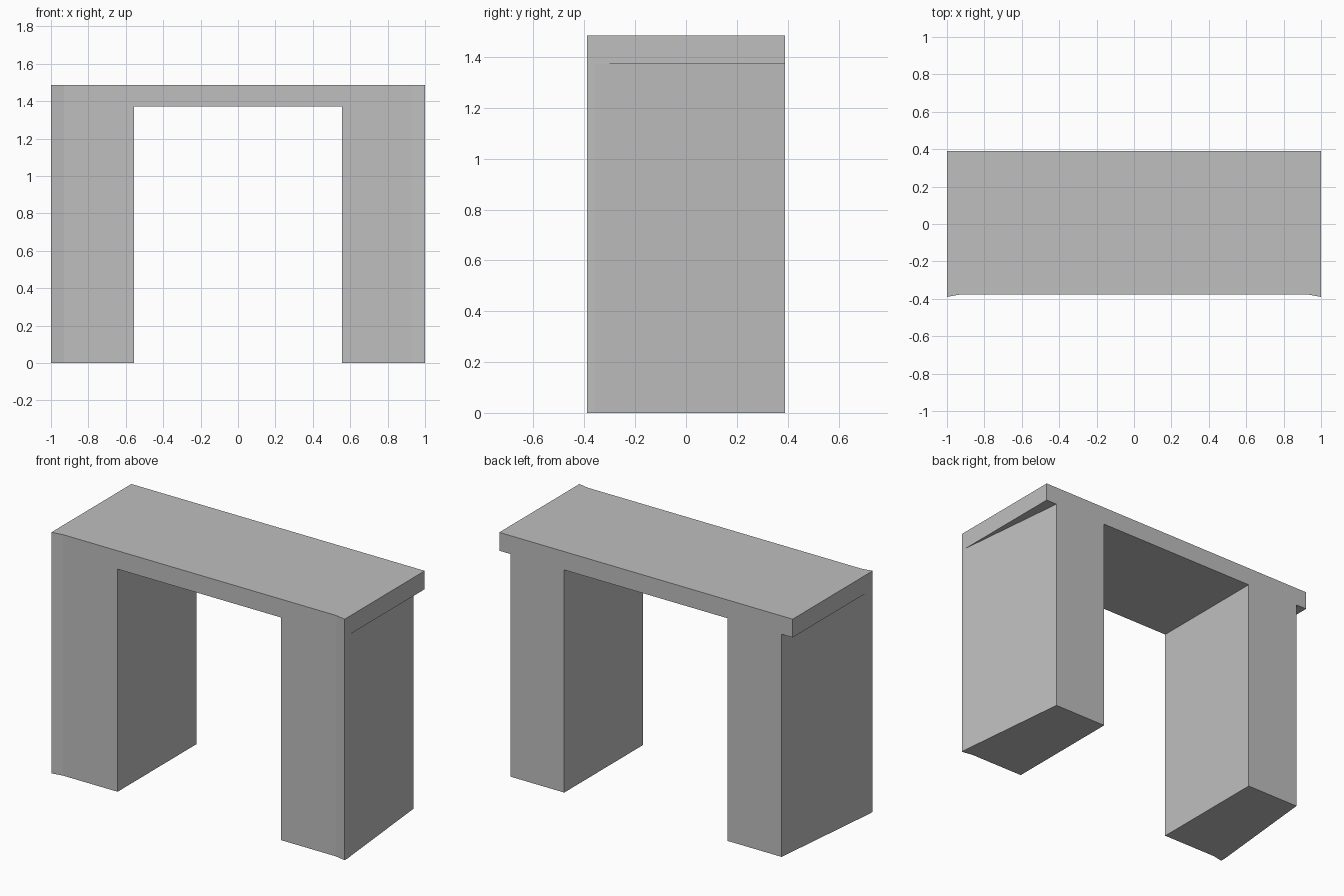
import bpy, bmesh

cube = bpy.data.objects.get("Cube")
if cube:
    bpy.data.objects.remove(cube, do_unlink=True)

TOP, UNDERSIDE = 1.485, 1.372
FRONT, BACK, RECESS, LIP = -0.39, 0.39, -0.377, -0.36
INNER, FLARE, TAPER = 0.557, 0.93, 0.925

stone = bpy.data.materials.new("plain grey")
grey = (0.52, 0.52, 0.52, 1)
stone.diffuse_color = grey
stone.use_nodes = True
stone.node_tree.nodes["Principled BSDF"].inputs["Base Color"].default_value = grey

# Plan outlines: tapered leg with flared front corner, and the overhang beside it
leg_plan = [(INNER, RECESS), (FLARE, RECESS), (1, FRONT), (1, LIP),
            (TAPER, BACK), (INNER, BACK)]
overhang_plan = [(1, LIP), (1, BACK), (TAPER, BACK)]
span_plan = [(-INNER, RECESS), (INNER, RECESS), (INNER, BACK), (-INNER, BACK)]

bm = bmesh.new()
corners = {}


def add_region(outline, side=1):
    """Flat plan region at slab-top height, mirrored in x when side is -1."""
    points = [(x * side, y) for x, y in outline][::side]
    for p in points:
        if p not in corners:
            corners[p] = bm.verts.new((*p, TOP))
    return bm.faces.new([corners[p] for p in points])


def extrude_down(faces, depth, keep):
    result = bmesh.ops.extrude_face_region(bm, geom=faces)["geom"]
    verts = [g for g in result if isinstance(g, bmesh.types.BMVert)]
    bmesh.ops.translate(bm, verts=verts, vec=(0, 0, -depth))
    if not keep:
        for f in faces:
            if f.is_valid:
                bm.faces.remove(f)


# Slab across the full width
add_region(span_plan)
for side in (1, -1):
    add_region(leg_plan, side)
    add_region(overhang_plan, side)
extrude_down(bm.faces[:], TOP - UNDERSIDE, keep=True)

# Legs drawn down from the slab's underside
bm.normal_update()
leg_tops = [f for f in bm.faces
            if len(f.verts) == 6 and all(v.co.z < TOP - 0.01 for v in f.verts)]
extrude_down(leg_tops, UNDERSIDE, keep=False)

# Merge flush faces into single clean surfaces
bmesh.ops.recalc_face_normals(bm, faces=bm.faces[:])
bmesh.ops.dissolve_limit(bm, angle_limit=0.01, verts=bm.verts[:], edges=bm.edges[:])

mesh = bpy.data.meshes.new("slab_and_legs")
bm.to_mesh(mesh)
bm.free()
mesh.materials.append(stone)
table = bpy.data.objects.new("slab_and_legs", mesh)
bpy.context.collection.objects.link(table)
